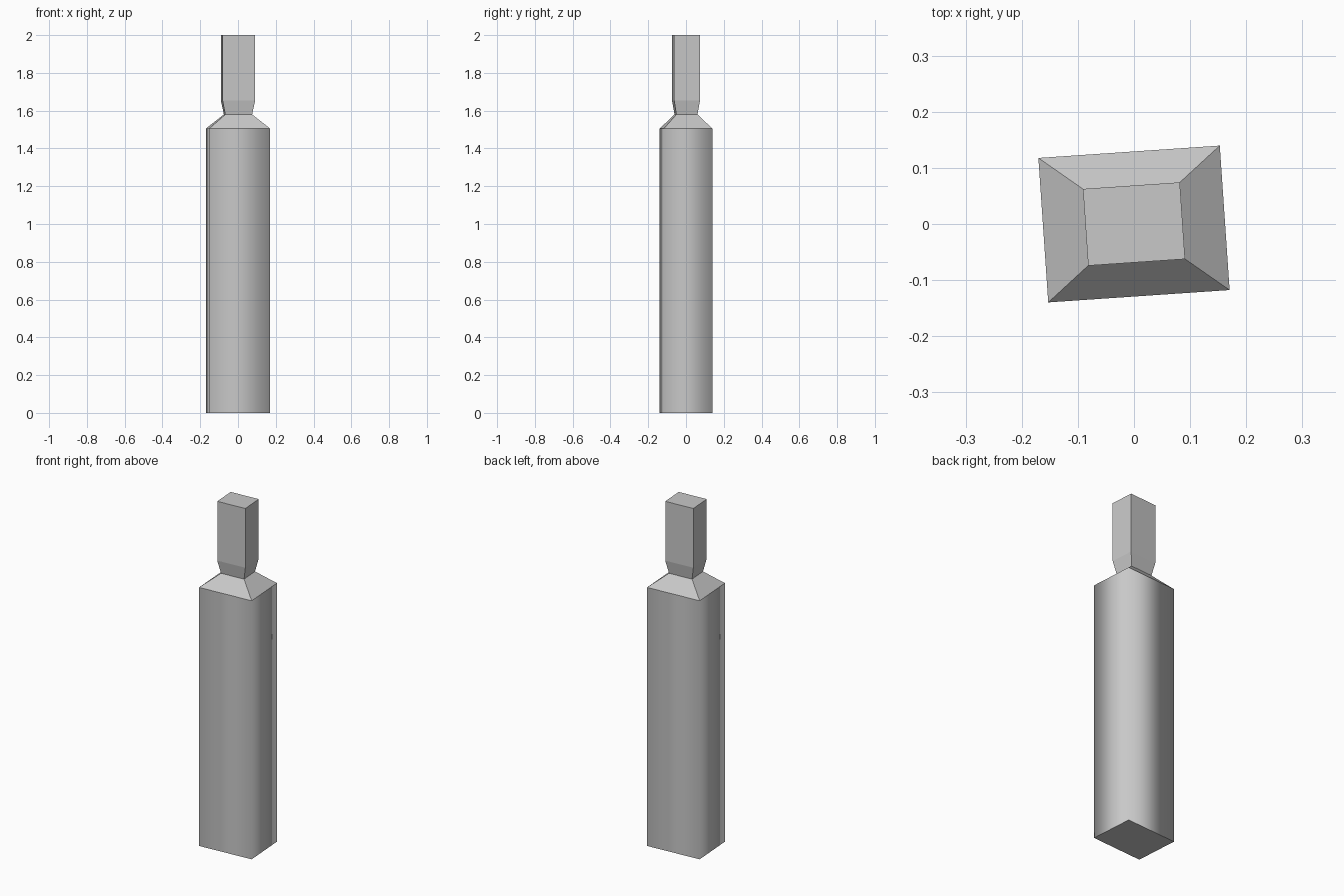
import bpy, bmesh, math

cube = bpy.data.objects.get("Cube")
if cube:
    bpy.data.objects.remove(cube, do_unlink=True)

# One plain grey for everything
grey = bpy.data.materials.new("plain_grey")
grey.use_nodes = True
colour = (0.58, 0.58, 0.58, 1)
grey.diffuse_color = colour
grey.node_tree.nodes["Principled BSDF"].inputs["Base Color"].default_value = colour

TURN = math.radians(3.9)
BODY = (0.324, 0.258)
NECK = (0.142, 0.112)
HEAD = (0.173, 0.137)


def post(name, rings, cap_bottom=False, cap_top=False, smooth_below=0):
    """Skin stacked rectangles given as (height, (width, depth))."""
    bm = bmesh.new()
    loops = []
    for z, (w, d) in rings:
        corners = [(-1, -1), (1, -1), (1, 1), (-1, 1)]
        loops.append([bm.verts.new((sx * w / 2, sy * d / 2, z)) for sx, sy in corners])
    for level, (low, high) in enumerate(zip(loops, loops[1:])):
        for i in range(4):
            j = (i + 1) % 4
            face = bm.faces.new((low[i], low[j], high[j], high[i]))
            face.smooth = level < smooth_below
    if cap_bottom:
        bm.faces.new(loops[0][::-1])
    if cap_top:
        bm.faces.new(loops[-1])
    mesh = bpy.data.meshes.new(name)
    bm.to_mesh(mesh)
    bm.free()
    mesh.materials.append(grey)
    obj = bpy.data.objects.new(name, mesh)
    obj.rotation_euler.z = TURN
    bpy.context.collection.objects.link(obj)


# Tall softly shaded body, with flat sloping shoulders up to the neck
post("body", [(0, BODY), (1.505, BODY), (1.58, NECK)], cap_bottom=True, smooth_below=1)

# Flared neck and upright head block
post("head", [(1.58, NECK), (1.655, HEAD), (2, HEAD)], cap_top=True)
